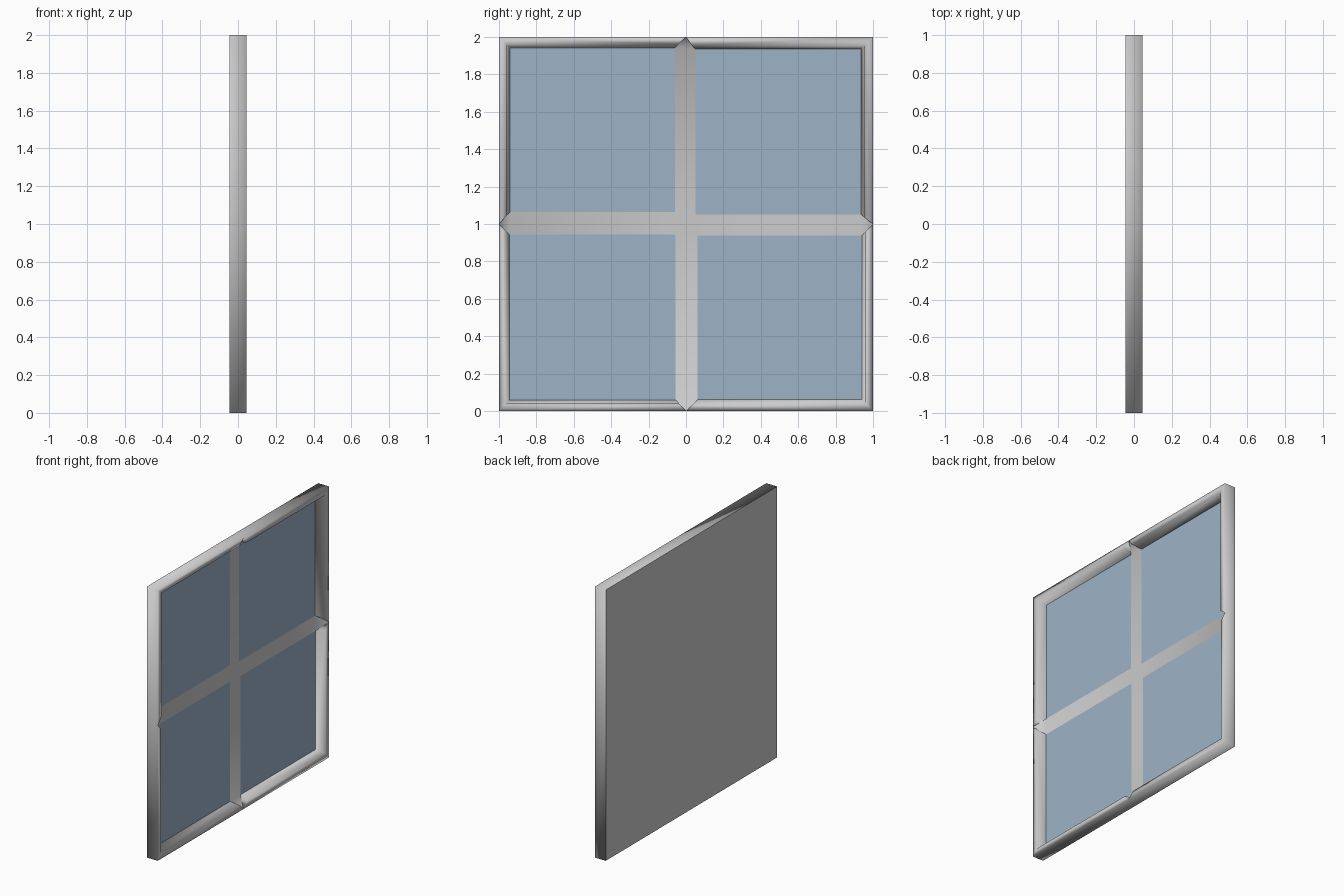
import bpy, bmesh

if "Cube" in bpy.data.objects:
    bpy.data.objects.remove(bpy.data.objects["Cube"])

FRONT, FLOOR, BACK = 0.045, -0.025, -0.045   # x levels of rim, panes and back
# inner corners of the four panes (y near/far from centre, z near/far), hand-cut
PANES = {(-1, 1): (0.06, 0.94, 0.065, 0.942), (1, 1): (0.05, 0.935, 0.052, 0.936),
         (-1, -1): (0.057, 0.945, 0.055, 0.94), (1, -1): (0.062, 0.94, 0.062, 0.938)}
LEAN = 0.018                                  # slope of the rim's inner wall


def finish(name, bm, color=None, smooth=True):
    bmesh.ops.remove_doubles(bm, verts=bm.verts, dist=0.0005)
    for f in bm.faces:
        f.smooth = smooth
    me = bpy.data.meshes.new(name)
    bm.to_mesh(me)
    bm.free()
    ob = bpy.data.objects.new(name, me)
    bpy.context.collection.objects.link(ob)
    if color:
        mat = bpy.data.materials.new(name)
        mat.diffuse_color = color
        mat.use_nodes = True
        mat.node_tree.nodes["Principled BSDF"].inputs["Base Color"].default_value = mat.diffuse_color
        me.materials.append(mat)
    return ob


def face(bm, pts, toward):
    """Add a polygon whose normal points along the given direction."""
    f = bm.faces.new([bm.verts.new((x, y, z + 1)) for x, y, z in pts])
    f.normal_update()
    if f.normal.dot(toward) < 0:
        f.normal_flip()


def corners(sy, sz):
    a, b, c, d = PANES[sy, sz]
    return [(sy * b, sz * c), (sy * b, sz * d), (sy * a, sz * d), (sy * a, sz * c)]


# outer rim: one L-shaped strip per quadrant, mitred toward the glazing bars
frame = bmesh.new()
for sy, sz in PANES:
    base = corners(sy, sz)[:3]
    outer = [(sy, 0), (sy, sz), (0, sz)]
    off = [(sy, 0), (sy, sz), (0, sz)]
    top = [(y + oy * LEAN, z + oz * LEAN) for (y, z), (oy, oz) in zip(base, off)]
    # keep the rim's ends on the mitre line
    a, b, c, d = PANES[sy, sz]
    top[0] = (top[0][0], sz * (c - LEAN))
    top[2] = (sy * (a - LEAN), top[2][1])
    for i, out in ((0, (0, sy, 0)), (1, (0, 0, sz))):
        rows = [[(x, *row[k]) for k in (i, i + 1)]
                for x, row in ((BACK, outer), (FRONT, outer), (FRONT, top), (FLOOR, base))]
        dirs = [out, (1, 0, 0), tuple(-v for v in out)]
        for r in range(3):
            face(frame, [rows[r][0], rows[r][1], rows[r + 1][1], rows[r + 1][0]], dirs[r])
    # mitred end walls
    for k, n in ((0, (0, 0, -sz)), (2, (0, -sy, 0))):
        face(frame, [(FRONT, *outer[k]), (FRONT, *top[k]), (FLOOR, *base[k])], n)
rim = finish("frame", frame)

# glazing bars: low cross whose arms ramp up to the middle of each side
bars = bmesh.new()
X = (1, 0, 0)
q = {k: [(FLOOR, *p) for p in corners(*k)] for k in PANES}
face(bars, [q[k][3] for k in ((-1, -1), (1, -1), (1, 1), (-1, 1))], X)
for s in (-1, 1):
    u, v = q[s, 1], q[s, -1]
    face(bars, [u[3], u[0], v[0], v[3]], X)
    face(bars, [u[0], v[0], (FRONT, s, 0)], X)
    u, v = q[1, s], q[-1, s]
    face(bars, [u[3], u[2], v[2], v[3]], X)
    face(bars, [u[2], v[2], (FRONT, 0, s)], X)
cross = finish("glazing_bars", bars)

# four panes of blue glass
glass = bmesh.new()
for k in PANES:
    face(glass, q[k], X)
finish("glass_panes", glass, (0.34, 0.45, 0.57, 1), False)

# flat back panel
back = bmesh.new()
face(back, [(BACK, -1, -1), (BACK, 1, -1), (BACK, 1, 1), (BACK, -1, 1)], (-1, 0, 0))
finish("back_panel", back, None, False)
